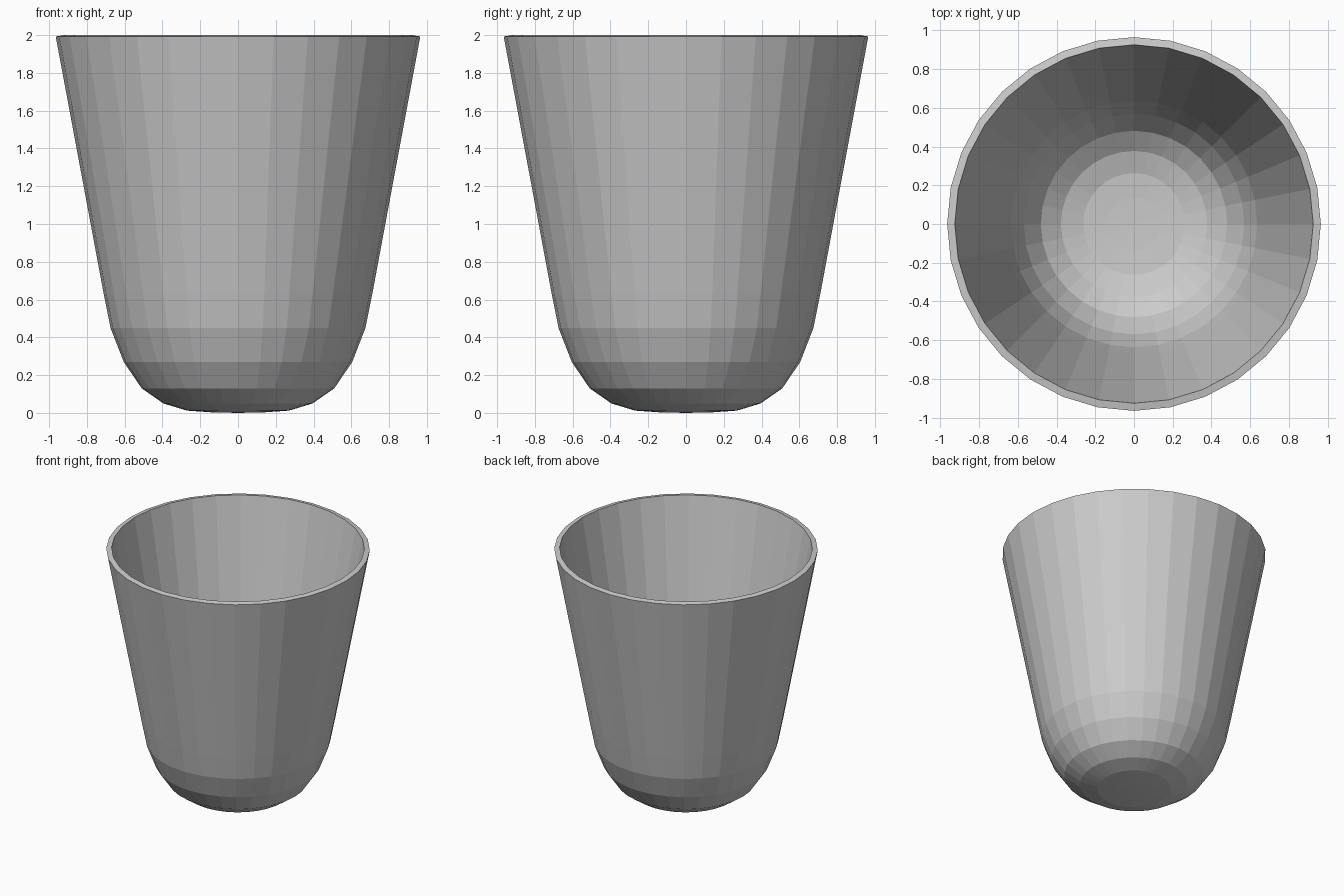
import bpy, bmesh, math

if "Cube" in bpy.data.objects:
    bpy.data.objects.remove(bpy.data.objects["Cube"])

SIDES = 32
WALL = 0.04
# outer profile (radius, height) from base to lip
PROFILE = [(0.14, 0.003), (0.27, 0.012), (0.395, 0.05), (0.51, 0.13),
           (0.605, 0.27), (0.675, 0.45), (0.712, 0.635), (0.965, 1.9925)]

# revolve the outer skin, faces pointing outward
bm = bmesh.new()
rings = [[bm.verts.new((r * math.cos(2 * math.pi * i / SIDES),
                        r * math.sin(2 * math.pi * i / SIDES), z))
          for i in range(SIDES)] for r, z in PROFILE]
for low, high in zip(rings, rings[1:]):
    for i in range(SIDES):
        j = (i + 1) % SIDES
        bm.faces.new((low[i], low[j], high[j], high[i]))

# close the rounded base
centre = bm.verts.new((0, 0, 0))
for i in range(SIDES):
    bm.faces.new((centre, rings[0][(i + 1) % SIDES], rings[0][i]))

mesh = bpy.data.meshes.new("cup")
bm.to_mesh(mesh)
bm.free()
cup = bpy.data.objects.new("cup", mesh)
bpy.context.collection.objects.link(cup)

# wall thickness grows inward
shell = cup.modifiers.new("wall", 'SOLIDIFY')
shell.thickness = WALL
shell.offset = -1
